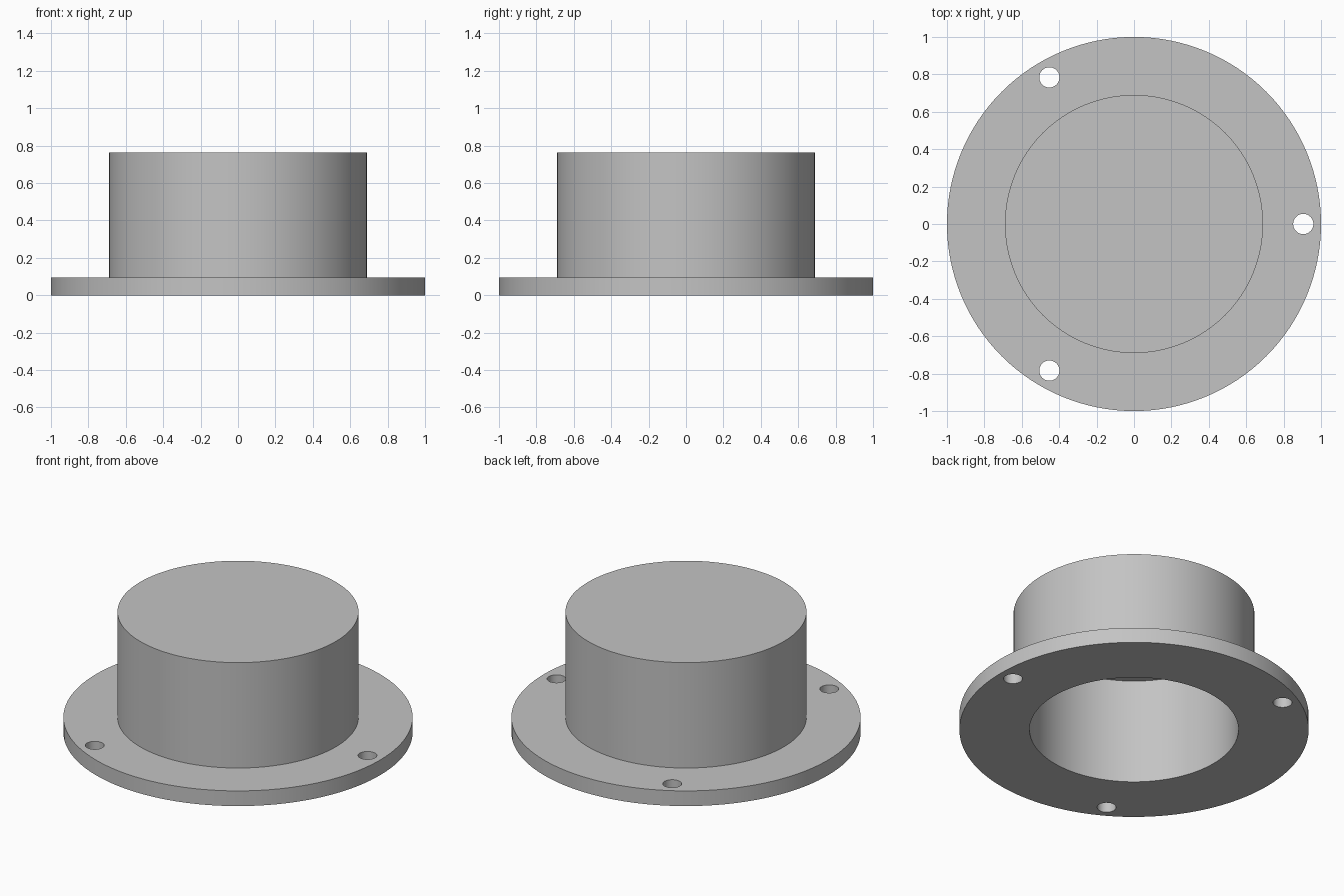
import bpy, math

SIDES = 128
FLANGE_R, FLANGE_H = 1.0, 0.096
CUP_R, CUP_H = 0.69, 0.762
BORE_R, BORE_H = 0.598, 0.666
HOLE_R, HOLE_RING = 0.054, 0.905

if "Cube" in bpy.data.objects:
    bpy.data.objects.remove(bpy.data.objects["Cube"], do_unlink=True)

grey = bpy.data.materials.new("plain grey")
grey.use_nodes = True
colour = (0.55, 0.55, 0.55, 1)
grey.diffuse_color = colour
grey.node_tree.nodes["Principled BSDF"].inputs["Base Color"].default_value = colour


def cylinder(name, radius, bottom, top, x=0, y=0, sides=SIDES):
    bpy.ops.mesh.primitive_cylinder_add(
        vertices=sides, radius=radius, depth=top - bottom,
        location=(x, y, (bottom + top) / 2))
    obj = bpy.context.object
    obj.name = name
    obj.data.materials.append(grey)
    return obj


def combine(target, tool, operation):
    mod = target.modifiers.new(operation.title(), "BOOLEAN")
    mod.operation = operation
    mod.solver = "EXACT"
    mod.object = tool
    bpy.context.view_layer.objects.active = target
    bpy.ops.object.modifier_apply(modifier=mod.name)
    bpy.data.objects.remove(tool, do_unlink=True)


# Round flange joined to the closed cup
body = cylinder("flanged_cap", FLANGE_R, 0, FLANGE_H)
combine(body, cylinder("cup", CUP_R, FLANGE_H / 2, CUP_H), "UNION")

# Blind bore, open at the bottom
combine(body, cylinder("bore", BORE_R, -0.1, BORE_H), "DIFFERENCE")

# Three evenly spaced screw holes through the flange
for i in range(3):
    angle = math.tau * i / 3
    hole = cylinder("screw_hole", HOLE_R, -0.1, FLANGE_H + 0.1,
                    HOLE_RING * math.cos(angle), HOLE_RING * math.sin(angle), 48)
    combine(body, hole, "DIFFERENCE")

# Smooth walls with crisp rims
bpy.ops.object.select_all(action="DESELECT")
body.select_set(True)
bpy.context.view_layer.objects.active = body
bpy.ops.object.shade_smooth_by_angle(angle=math.radians(30))
